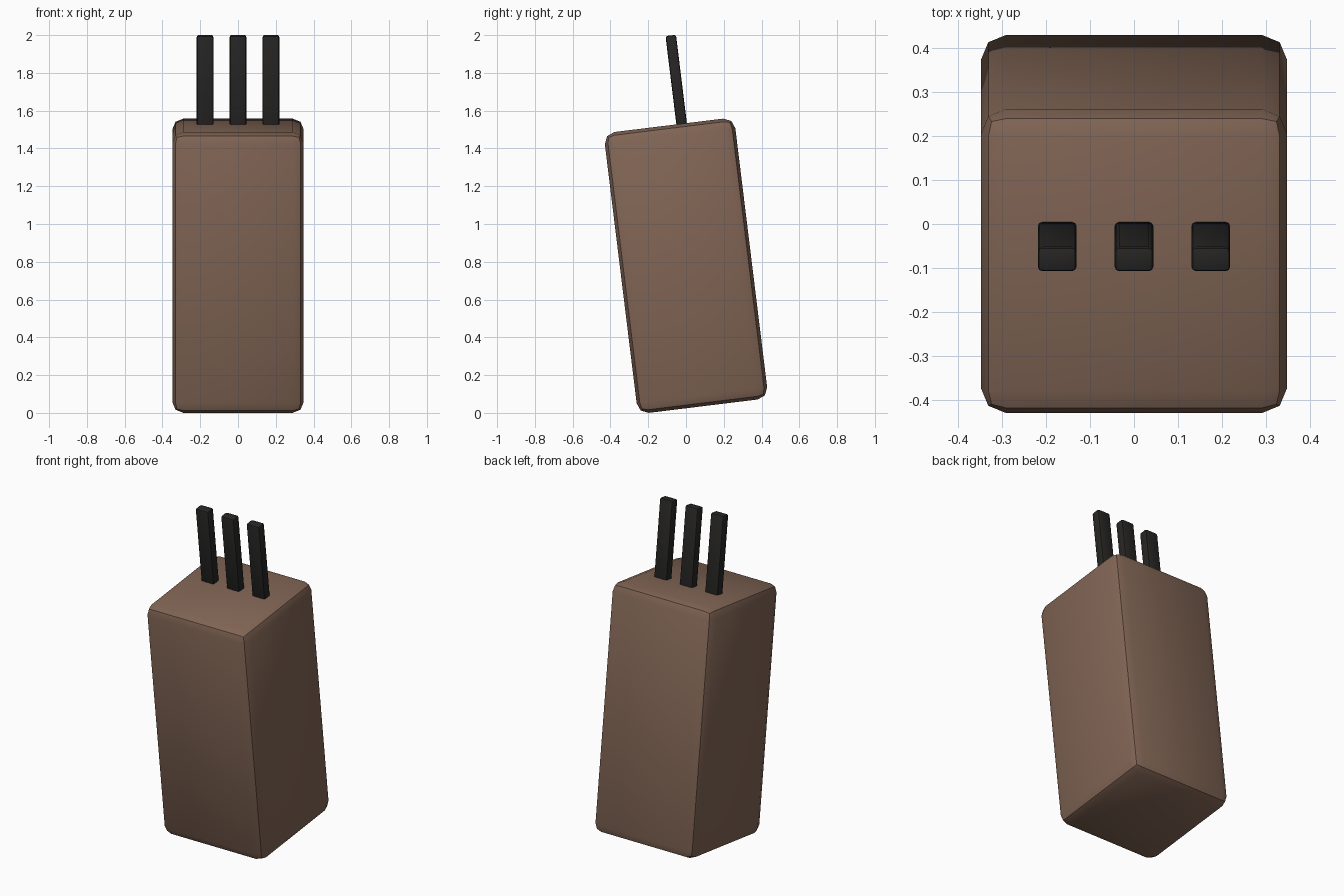
import bpy
from math import radians
from mathutils import Matrix

if "Cube" in bpy.data.objects:
    bpy.data.objects.remove(bpy.data.objects["Cube"])

TILT = Matrix.Translation((0, 0, 0.779)) @ Matrix.Rotation(radians(7), 4, 'X')


def material(name, colour):
    m = bpy.data.materials.new(name)
    m.diffuse_color = (*colour, 1)
    m.use_nodes = True
    m.node_tree.nodes["Principled BSDF"].inputs["Base Color"].default_value = m.diffuse_color
    return m


def rounded_box(name, size, centre, bevel, mat):
    """Bevelled box placed in the tilted frame of the block."""
    bpy.ops.mesh.primitive_cube_add(size=1)
    ob = bpy.context.object
    ob.name = name
    ob.data.transform(Matrix.Diagonal((*size, 1)))
    ob.matrix_world = TILT @ Matrix.Translation(centre)
    ob.data.materials.append(mat)
    mod = ob.modifiers.new("Bevel", 'BEVEL')
    mod.width = bevel
    mod.segments = 2
    bpy.ops.object.modifier_apply(modifier=mod.name)
    bpy.ops.object.shade_smooth_by_angle(angle=radians(30))
    return ob


wood = material("wood", (0.22, 0.13, 0.09))
black = material("black_plastic", (0.02, 0.019, 0.018))

# Leaning wooden block
rounded_box("knife_block", (0.696, 0.696, 1.498), (0, 0, 0), 0.058, wood)

# Three knife handles, sunk a little into the top
top, bottom = 1.22, 0.70
for label, x in (("left", -0.1745), ("middle", 0), ("right", 0.1745)):
    rounded_box(f"knife_handle_{label}", (0.088, 0.056, top - bottom),
                (x, 0.0685, (top + bottom) / 2), 0.0105, black)
